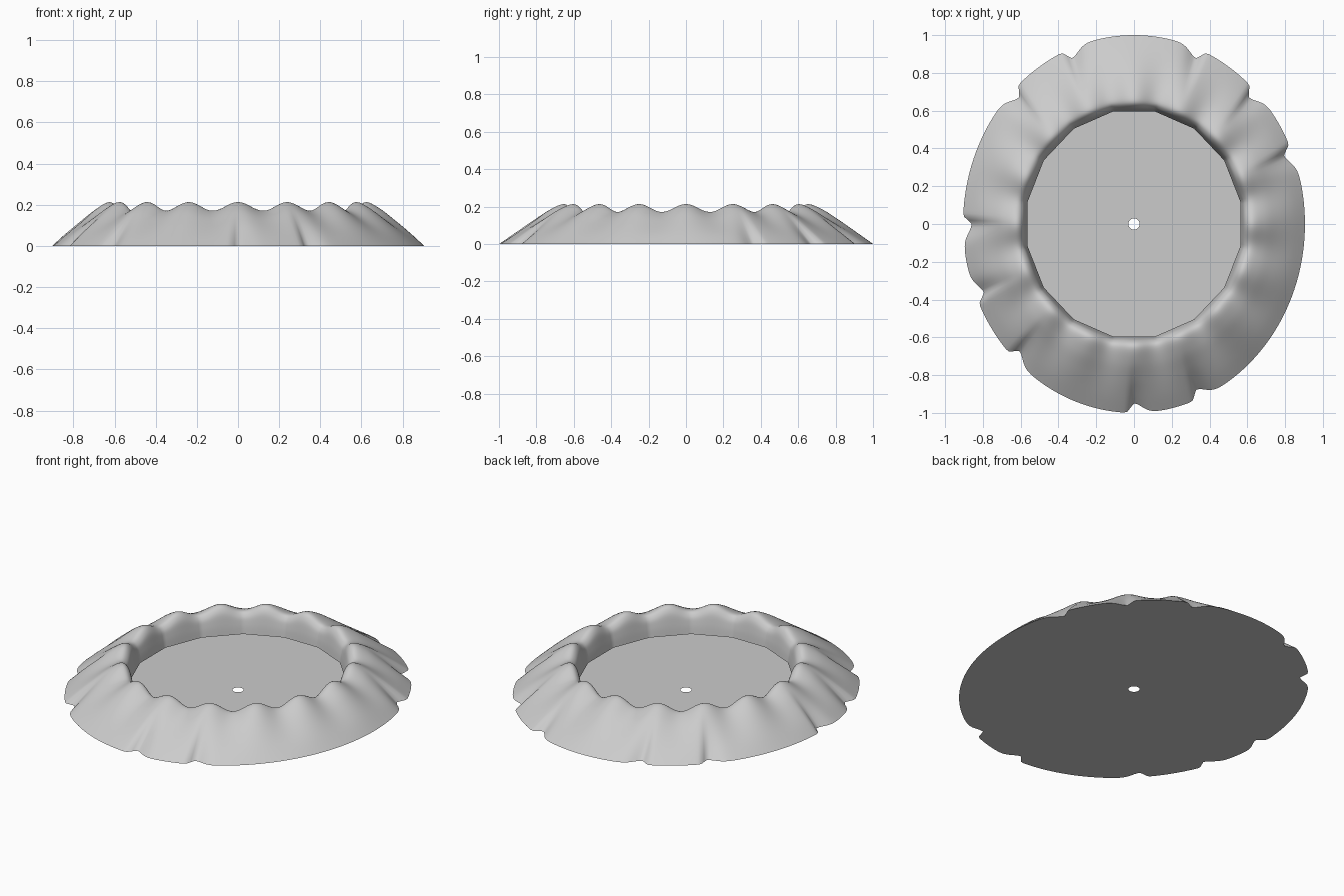
import bpy, math

if "Cube" in bpy.data.objects:
    bpy.data.objects.remove(bpy.data.objects["Cube"])

N = 320                      # points around
WAVES = 16                   # ruffles
STEP = 2 * math.pi / WAVES
NOTCHES = [(22.5, 1), (45, 1), (67.5, -1), (112.5, 1), (135, -1), (180, -1),
           (202.5, 1), (225, -1), (270, -1), (292.5, -1)]

# radius x, radius y, height, ruffle drop, notch amount, polygon amount
PROFILE = [
    (0.905, 1.000, 0.000, 0.000, 1.0, 0.0),
    (0.840, 0.915, 0.060, 0.006, 0.7, 0.0),
    (0.765, 0.825, 0.123, 0.018, 0.35, 0.0),
    (0.690, 0.735, 0.181, 0.032, 0.1, 0.1),
    (0.625, 0.655, 0.213, 0.042, 0.0, 0.4),
    (0.588, 0.618, 0.185, 0.034, 0.0, 0.8),
    (0.572, 0.602, 0.120, 0.012, 0.0, 1.0),
    (0.563, 0.595, 0.055, 0.000, 0.0, 1.0),
]


def catmull(points, sub):
    """Smooth the profile by interpolation."""
    out = []
    for i in range(len(points) - 1):
        p0, p1 = points[max(i - 1, 0)], points[i]
        p2, p3 = points[i + 1], points[min(i + 2, len(points) - 1)]
        for k in range(sub):
            t = k / sub
            out.append(tuple(
                0.5 * (2 * b + (c - a) * t + (2 * a - 5 * b + 4 * c - d) * t * t
                       + (3 * b - a - 3 * c + d) * t ** 3)
                for a, b, c, d in zip(p0, p1, p2, p3)))
    out.append(points[-1])
    return out


def notch(t):
    """Depth of the tucked folds: steep on one side, soft on the other."""
    total = 0
    for deg, side in NOTCHES:
        d = (math.degrees(t) - deg + 180) % 360 - 180
        width = 4.0 if d * side < 0 else 1.5
        total += 0.05 * math.exp(-(d / width) ** 2)
    return total


def ring(row):
    rx, ry, z, drop, cut, poly = row
    pts = []
    for j in range(N):
        t = 2 * math.pi * j / N
        local = (t + STEP / 2) % STEP - STEP / 2
        f = (1 - cut * notch(t)) * (1 + poly * (1 / math.cos(local) - 1))
        pts.append((rx * f * math.cos(t), ry * f * math.sin(t),
                    max(0, z - drop * (1 - math.cos(WAVES * t)) / 2)))
    return pts


def loft(name, rings):
    verts = [p for r in rings for p in r]
    faces = [(i * N + j, i * N + (j + 1) % N,
              (i + 1) * N + (j + 1) % N, (i + 1) * N + j)
             for i in range(len(rings) - 1) for j in range(N)]
    mesh = bpy.data.meshes.new(name)
    mesh.from_pydata(verts, [], faces)
    mesh.update()
    ob = bpy.data.objects.new(name, mesh)
    bpy.context.collection.objects.link(ob)
    bpy.ops.object.select_all(action='DESELECT')
    ob.select_set(True)
    bpy.context.view_layer.objects.active = ob
    bpy.ops.object.shade_smooth_by_angle(angle=math.radians(50))
    return ob


# Ruffled rim: sloping skirt, wavy crest and inner lip
loft("ruffled_rim", [ring(r) for r in catmull(PROFILE, 5)])

# Flat base sheet with a small centre hole
loft("base", [ring(PROFILE[0]), ring((0.03, 0.03, 0, 0, 0, 0))])
